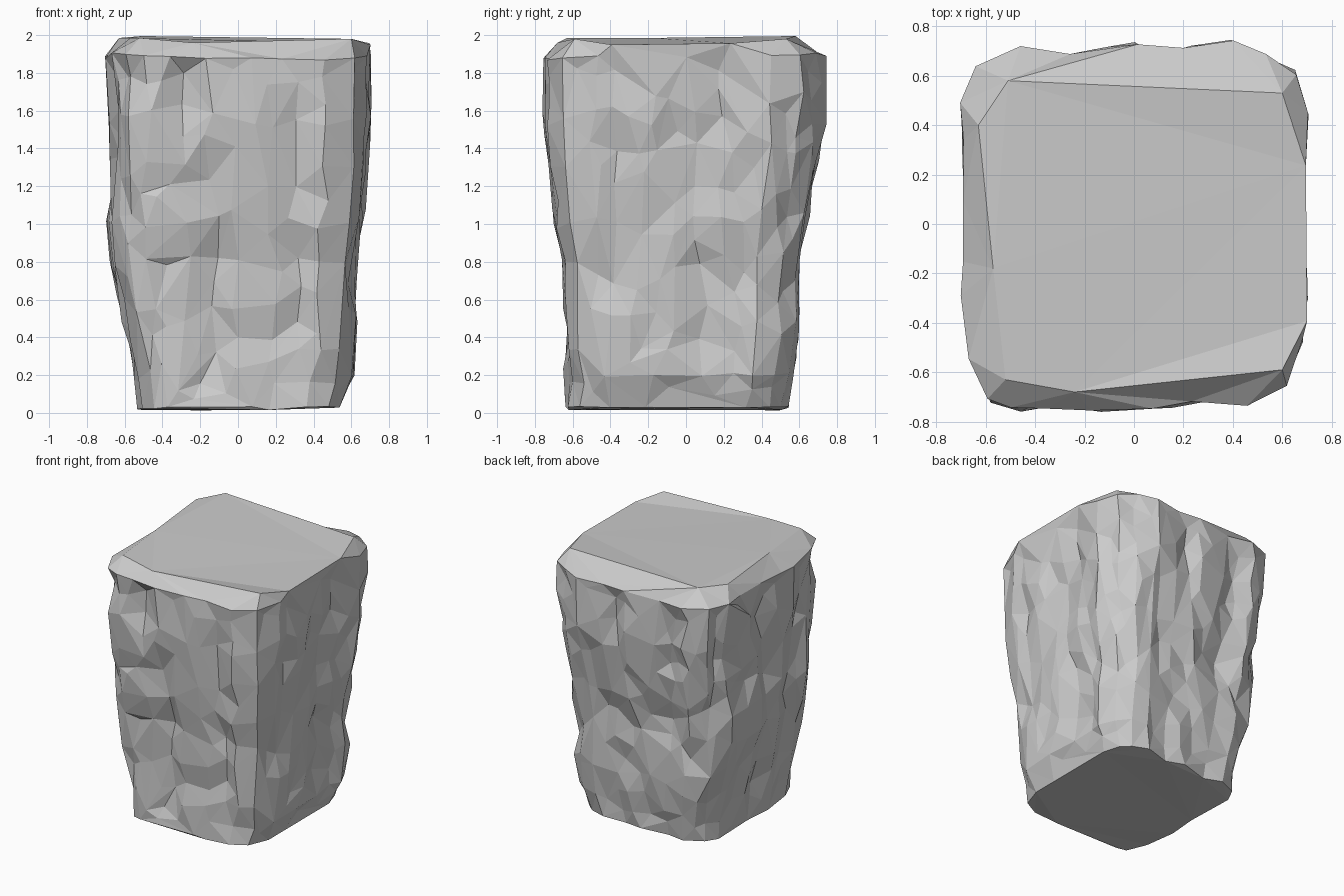
import bpy, bmesh
from mathutils import Vector, noise

if "Cube" in bpy.data.objects:
    bpy.data.objects.remove(bpy.data.objects["Cube"])

# Cross-section outline near the top, counter-clockwise from the front left corner
OUTLINE = [(-.60, -.72), (-.50, -.75), (-.25, -.76), (0, -.755), (.27, -.735), (.47, -.74),
           (.63, -.66), (.70, -.45), (.705, -.2), (.70, 0), (.70, .25), (.71, .46), (.66, .62),
           (.55, .71), (.40, .76), (.18, .725), (0, .745), (-.28, .705), (-.46, .735),
           (-.65, .65), (-.71, .52), (-.70, .25), (-.69, .05), (-.71, -.2), (-.68, -.52)]
# Side extents by height: z, left, right, front, back
SECTIONS = [(.03, -.54, .55, -.65, .56), (.20, -.575, .625, -.66, .60),
            (.45, -.625, .64, -.66, .63), (.80, -.69, .645, -.67, .63),
            (1.0, -.71, .675, -.71, .67), (1.25, -.695, .695, -.735, .715),
            (1.55, -.70, .715, -.77, .76), (1.89, -.715, .712, -.77, .755)]
# Flat top slab edge
TOP = [(-.52, -.63, 1.985), (-.24, -.68, 1.96), (.60, -.59, 1.98), (.695, -.45, 1.955),
       (.695, .24, 1.96), (.60, .53, 1.98), (-.51, .58, 1.995), (-.63, .40, 1.985),
       (-.57, -.18, 1.985)]
ROWS, STEPS = 44, 6


def extents(z):
    for a, b in zip(SECTIONS, SECTIONS[1:]):
        if z <= b[0]:
            t = max(0, (z - a[0]) / (b[0] - a[0]))
            return [p + (q - p) * t for p, q in zip(a[1:], b[1:])]
    return SECTIONS[-1][1:]


def side_point(x, y, z):
    left, right, front, back = extents(z)
    p = Vector((x / .715 * (right - left) / 2 + (left + right) / 2,
                y / .765 * (back - front) / 2 + (front + back) / 2, z))
    # Chiselled relief: long vertical grooves plus broader broken chips
    groove = noise.noise(Vector((p.x * 5, p.y * 5, z * 1.2 + 7)))
    chip = noise.noise(Vector((p.x * 4.5, p.y * 4.5, z * 3.8 + 3)))
    depth = .004 + .055 * max(0, groove + .12) + .055 * max(0, chip + .05)
    edge = min(1, (z - .03) / .12, (1.92 - z) / .1)
    flat = Vector((p.x ** 5, p.y ** 5, 0)).normalized()
    return p - flat * depth * max(.25, edge)


# Carved stone block
bm = bmesh.new()
rings = []
for r in range(ROWS + 1):
    z = .03 + 1.86 * r / ROWS
    ring = []
    for (x0, y0), (x1, y1) in zip(OUTLINE, OUTLINE[1:] + OUTLINE[:1]):
        for s in range(STEPS):
            t = s / STEPS
            ring.append(bm.verts.new(side_point(x0 + (x1 - x0) * t, y0 + (y1 - y0) * t, z)))
    rings.append(ring)
# Uneven upper rim
for v in rings[-1]:
    v.co.z += .035 * noise.noise(v.co * 3)
for low, high in zip(rings, rings[1:]):
    for i in range(len(low)):
        j = (i + 1) % len(low)
        bm.faces.new((low[i], low[j], high[j], high[i]))

# Top slab joined to the upper rim by a sloping bevel
top = [bm.verts.new(p) for p in TOP]
bm.faces.new(top)
rim = rings[-1]
near = [min(range(len(rim)), key=lambda i: (rim[i].co - v.co).length) for v in top]
for k, v in enumerate(top):
    n = (k + 1) % len(top)
    count = (near[n] - near[k]) % len(rim)
    for i in range(count):
        a, b = rim[(near[k] + i) % len(rim)], rim[(near[k] + i + 1) % len(rim)]
        owner = v if i < count // 2 else top[n]
        bm.faces.new((a, b, owner))
        if i == count // 2:
            bm.faces.new((a, top[n], v))

# Slightly inset flat base
base = [bm.verts.new((v.co.x * .97, v.co.y * .97, .005 + .03 * max(0, v.co.x)))
        for v in rings[0][::STEPS]]
bm.faces.new(base[::-1])
for k in range(len(base)):
    n = (k + 1) % len(base)
    span = [rings[0][(k * STEPS + i) % len(rings[0])] for i in range(STEPS + 1)]
    bm.faces.new([base[k], base[n]] + span[::-1])
bmesh.ops.recalc_face_normals(bm, faces=bm.faces)
bmesh.ops.triangulate(bm, faces=bm.faces)

mesh = bpy.data.meshes.new("stone_block")
count = len(bm.faces)
bm.to_mesh(mesh)
bm.free()
stone = bpy.data.objects.new("stone_block", mesh)
bpy.context.collection.objects.link(stone)

# Collapse to large irregular flat facets
facets = stone.modifiers.new("facets", 'DECIMATE')
facets.ratio = 800 / count
